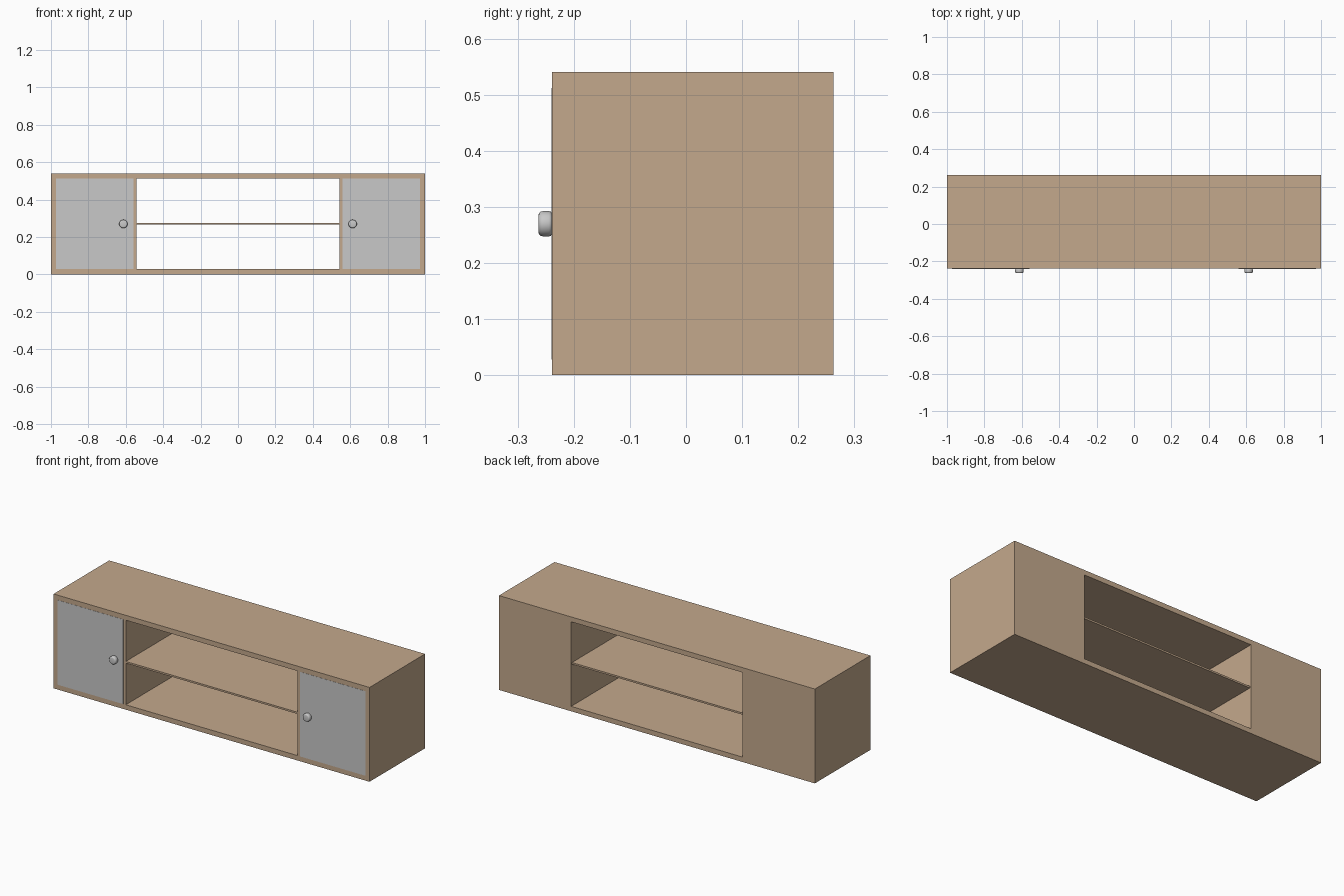
import bpy, bmesh, math
from mathutils import Matrix

if "Cube" in bpy.data.objects:
    bpy.data.objects.remove(bpy.data.objects["Cube"])

FRONT, BACK = -0.239, 0.263
H, T = 0.54, 0.028


def material(name, rgb):
    m = bpy.data.materials.new(name)
    m.diffuse_color = (*rgb, 1)
    m.use_nodes = True
    m.node_tree.nodes["Principled BSDF"].inputs["Base Color"].default_value = m.diffuse_color
    return m


wood = material("light_wood", (0.55, 0.395, 0.265))
grey = material("pale_grey", (0.58, 0.58, 0.58))


def finish(name, bm, mat):
    bmesh.ops.recalc_face_normals(bm, faces=bm.faces)
    me = bpy.data.meshes.new(name)
    bm.to_mesh(me)
    bm.free()
    me.materials.append(mat)
    ob = bpy.data.objects.new(name, me)
    bpy.context.collection.objects.link(ob)
    return ob


def box(name, x, y, z, mat):
    """Axis-aligned box from (min, max) pairs."""
    bm = bmesh.new()
    bmesh.ops.create_cube(bm, size=1)
    for v in bm.verts:
        v.co = [r[0] if c < 0 else r[1] for c, r in zip(v.co, (sorted(x), y, z))]
    return finish(name, bm, mat)


def knob(name, x, z):
    """Round knob lathed about the y axis."""
    profile = [(0, 0), (0.019, 0), (0.0215, -0.002), (0.0225, -0.005), (0.0225, -0.016),
               (0.0215, -0.020), (0.019, -0.023), (0.015, -0.024), (0, -0.024)]
    bm = bmesh.new()
    vs = [bm.verts.new((r, y, 0)) for r, y in profile]
    es = [bm.edges.new(p) for p in zip(vs, vs[1:])]
    bmesh.ops.spin(bm, geom=vs + es, cent=(0, 0, 0), axis=(0, 1, 0),
                   angle=math.tau, steps=32)
    bmesh.ops.remove_doubles(bm, verts=bm.verts, dist=1e-5)
    bm.transform(Matrix.Translation((x, FRONT, z)))
    ob = finish(name, bm, grey)
    bpy.ops.object.select_all(action='DESELECT')
    ob.select_set(True)
    bpy.context.view_layer.objects.active = ob
    bpy.ops.object.shade_smooth_by_angle(angle=math.radians(40))


# Outer case: top and bottom boards
box("top_board", (-1, 1), (FRONT, BACK), (H - T, H), wood)
box("bottom_board", (-1, 1), (FRONT, BACK), (0, T), wood)

# Middle shelf, open at front and back
box("middle_shelf", (-0.543, 0.543), (FRONT, BACK - 0.008), (0.266, 0.276), wood)

# Closed cupboard at each end
for s, side in ((-1, "left"), (1, "right")):
    box(side + "_side_board", (s * 0.974, s), (FRONT, BACK), (T, H - T), wood)
    box(side + "_divider", (s * 0.543, s * 0.559), (FRONT, BACK - 0.008), (T, H - T), wood)
    box(side + "_back_panel", (s * 0.543, s * 0.974), (BACK - 0.008, BACK), (T, H - T), wood)
    box(side + "_door", (s * 0.559, s * 0.974), (FRONT - 0.001, FRONT + 0.015), (T, H - T), grey)
    knob(side + "_knob", s * 0.613, 0.27)
